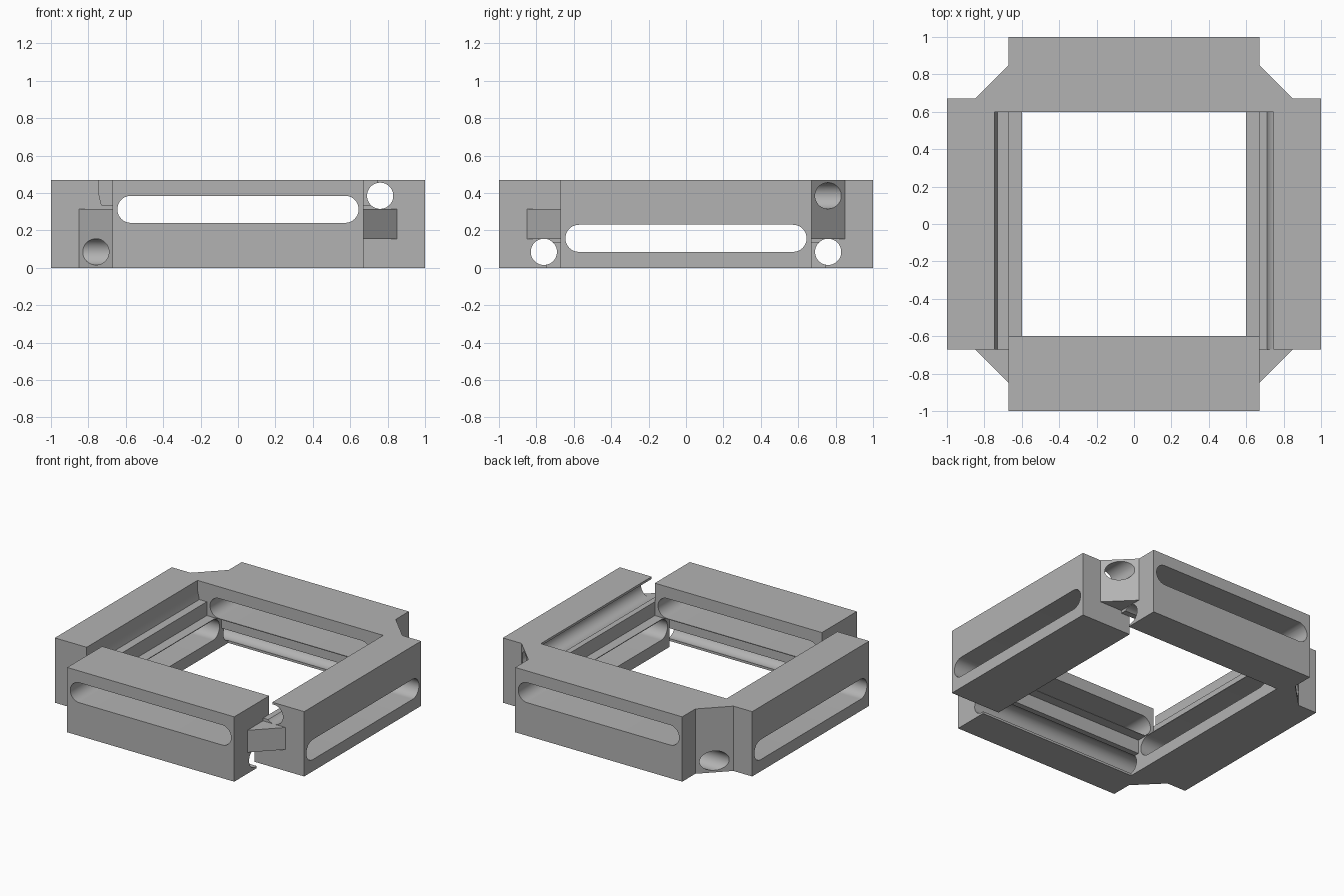
import bpy
import bmesh
from math import cos, sin, pi, radians, asin, acos
from mathutils import Matrix, Vector

cube = bpy.data.objects.get("Cube")
if cube:
    bpy.data.objects.remove(cube, do_unlink=True)

HEIGHT, MID = 0.47, 0.235          # total height and middle plane
INNER, RECESS, OUTER = 0.6, 0.67, 1.0
CHAMFER = 0.85                     # where corner chamfers start
BORE_POS, BORE_Z, BORE_R = 0.76, 0.385, 0.07
SLOT_HALF, SLOT_Z, SLOT_R = 0.645, 0.1575, 0.0725

# Turns a side part into a front/back part: quarter turn, upside down
FLIP = Matrix.Translation((0, 0, HEIGHT)) @ Matrix.Scale(-1, 4, (0, 0, 1)) @ Matrix.Rotation(pi / 2, 4, 'Z')
MIRROR_X = Matrix.Scale(-1, 4, (1, 0, 0))
IDENTITY = Matrix.Identity(4)

grey = bpy.data.materials.new("light_grey")
grey.use_nodes = True
grey.diffuse_color = (0.45, 0.45, 0.45, 1)
grey.node_tree.nodes["Principled BSDF"].inputs["Base Color"].default_value = (0.45, 0.45, 0.45, 1)


def prism(name, points, direction, matrix=IDENTITY):
    """Extrude a closed outline of 3D points along a direction."""
    bm = bmesh.new()
    face = bm.faces.new([bm.verts.new(p) for p in points])
    moved = bmesh.ops.extrude_face_region(bm, geom=[face])["geom"]
    bmesh.ops.translate(bm, vec=direction, verts=[v for v in moved if isinstance(v, bmesh.types.BMVert)])
    bm.transform(matrix)
    bmesh.ops.recalc_face_normals(bm, faces=bm.faces)
    mesh = bpy.data.meshes.new(name)
    bm.to_mesh(mesh)
    bm.free()
    mesh.materials.append(grey)
    obj = bpy.data.objects.new(name, mesh)
    bpy.context.scene.collection.objects.link(obj)
    return obj


def arc(cx, cz, r, start, end, steps):
    angles = [start + (end - start) * i / steps for i in range(steps + 1)]
    return [(cx + r * cos(a), cz + r * sin(a)) for a in angles]


def combine(target, tool, operation):
    """Apply one boolean and remove the helper."""
    tool.hide_render = True
    mod = target.modifiers.new("boolean", 'BOOLEAN')
    mod.operation, mod.solver, mod.object = operation, 'EXACT', tool
    graph = bpy.context.evaluated_depsgraph_get()
    mesh = bpy.data.meshes.new_from_object(target.evaluated_get(graph))
    target.modifiers.clear()
    target.data = mesh
    bpy.data.objects.remove(tool, do_unlink=True)


# Rails: stepped inner side, top corner opened down to the ledge beside the bore
profile = [(INNER, 0), (OUTER, 0), (OUTER, HEIGHT), (0.745, HEIGHT), (0.745, 0.4),
           (0.73, 0.335), (RECESS, 0.335), (RECESS, MID), (INNER, MID)]
outline = [(x, -RECESS, z) for x, z in profile]
parts = []
for turn, names in ((IDENTITY, ("left_rail", "right_rail")), (FLIP, ("back_rail", "front_rail"))):
    for name, side in zip(names, (IDENTITY, MIRROR_X)):
        parts.append(prism(name, outline, (0, 2 * RECESS, 0), turn @ side))

# Chamfered corner blocks, each with its own bottom and top
LOW, HIGH = HEIGHT - BORE_Z + BORE_R, BORE_Z - BORE_R
for name, sx, sy, bottom, top in (("front_left_corner", 1, -1, LOW, HIGH),
                                  ("front_right_corner", -1, -1, 0, HIGH),
                                  ("back_left_corner", 1, 1, LOW, HEIGHT),
                                  ("back_right_corner", -1, 1, 0, HEIGHT)):
    shape = [(RECESS, INNER), (CHAMFER, INNER), (CHAMFER, RECESS), (RECESS, CHAMFER),
             (INNER, CHAMFER), (INNER, RECESS), (RECESS, RECESS)]
    parts.append(prism(name, [(sx * x, sy * y, bottom) for x, y in shape], (0, 0, top - bottom)))

frame = parts[0]
for part in parts[1:]:
    combine(frame, part, 'UNION')
frame.name = "frame"

# Round bores along the rails and long slots through them
bore = arc(BORE_POS, BORE_Z, BORE_R, 0, 2 * pi, 48)[:-1]
reach = SLOT_HALF - SLOT_R
slot = arc(reach, SLOT_Z, SLOT_R, -pi / 2, pi / 2, 20) + arc(-reach, SLOT_Z, SLOT_R, pi / 2, 3 * pi / 2, 20)
for turn in (IDENTITY, FLIP):
    for side in (IDENTITY, MIRROR_X):
        tool = prism("bore_cutter", [(x, -1.2, z) for x, z in bore], (0, 2.4, 0), turn @ side)
        combine(frame, tool, 'DIFFERENCE')
    tool = prism("slot_cutter", [(-1.2, y, z) for y, z in slot], (2.4, 0, 0), turn)
    combine(frame, tool, 'DIFFERENCE')

# Smooth bores, crisp edges
bpy.ops.object.select_all(action='DESELECT')
frame.select_set(True)
bpy.context.view_layer.objects.active = frame
bpy.ops.object.shade_smooth_by_angle(angle=radians(25))
